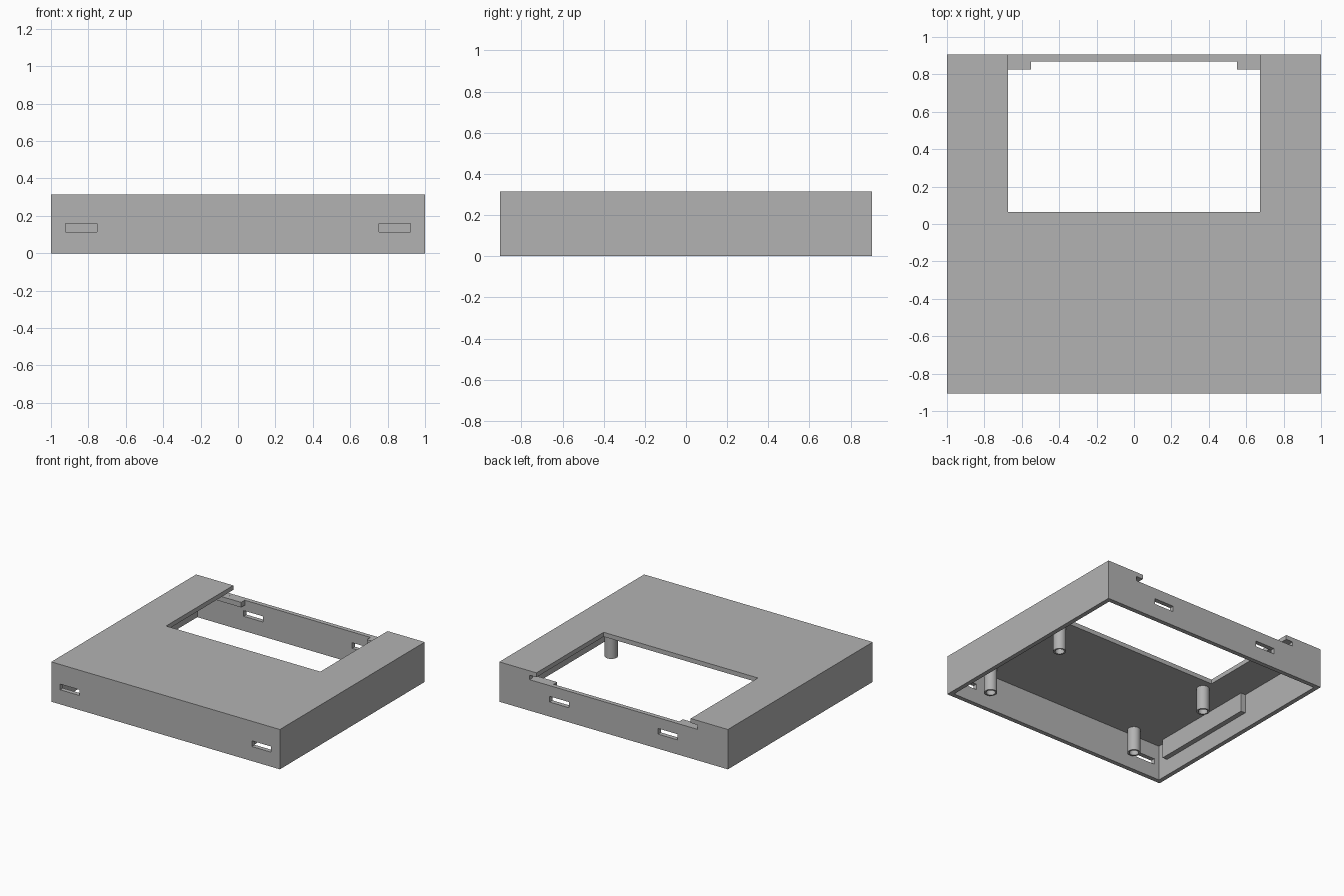
import bpy

if "Cube" in bpy.data.objects:
    bpy.data.objects.remove(bpy.data.objects["Cube"])

W, D, H = 1.0, 0.905, 0.315      # half width, half depth, height
T, LID = 0.035, 0.28             # wall thickness, underside of the lid

grey = bpy.data.materials.new("plain_grey")
grey.diffuse_color = (0.45, 0.45, 0.45, 1)
grey.use_nodes = True
grey.node_tree.nodes["Principled BSDF"].inputs["Base Color"].default_value = grey.diffuse_color


def box(name, lo, hi):
    """Box between two corners."""
    mid = [(a + b) / 2 for a, b in zip(lo, hi)]
    bpy.ops.mesh.primitive_cube_add(size=1, location=mid)
    ob = bpy.context.object
    ob.name = name
    ob.scale = [b - a for a, b in zip(lo, hi)]
    bpy.ops.object.transform_apply(location=True, rotation=False, scale=True)
    ob.data.materials.append(grey)
    return ob


def cylinder(name, x, y, r, z0, z1):
    bpy.ops.mesh.primitive_cylinder_add(vertices=32, radius=r, depth=z1 - z0,
                                        location=(x, y, (z0 + z1) / 2))
    ob = bpy.context.object
    ob.name = name
    ob.data.materials.append(grey)
    return ob


def cut(target, cutter):
    """Subtract the cutter and remove it."""
    mod = target.modifiers.new("cut", 'BOOLEAN')
    mod.operation = 'DIFFERENCE'
    mod.solver = 'EXACT'
    mod.object = cutter
    bpy.context.view_layer.objects.active = target
    bpy.ops.object.modifier_apply(modifier=mod.name)
    bpy.data.objects.remove(cutter, do_unlink=True)


# Open-bottomed shell
shell = box("case_shell", (-W, -D, 0), (W, D, H))
cut(shell, box("cavity", (-W + T, -D + T, -0.1), (W - T, D - T, LID)))

# Lid window, running out over the lowered back wall
cut(shell, box("window", (-0.675, 0.065, 0.245), (0.675, 1.1, 0.5)))

# Groove under the lid wings where a cover slides in
cut(shell, box("groove", (-0.735, 0.85, 0.245), (0.735, 1.1, LID)))

# Fastening slots: outer pair in the front wall, inner pair in the back wall
for s in (-1, 1):
    for a, b, y in ((0.755, 0.922, -D), (0.39, 0.56, D)):
        x0, x1 = sorted((s * a, s * b))
        cut(shell, box("slot", (x0, y - 0.1, 0.115), (x1, y + 0.1, 0.16)))

for s, side in ((-1, "left"), (1, "right")):
    # Ledge supporting the cover at the back wall
    x0, x1 = sorted((s * 0.55, s * 0.80))
    box(side + "_cover_ledge", (x0, 0.825, 0.205), (x1, D - 0.005, 0.2449))

    # Stiffening bar along the side wall
    x0, x1 = sorted((s * 0.925, s * (W - T + 0.01)))
    box(side + "_wall_bar", (x0, -0.78, 0.13), (x1, 0.10, LID + 0.005))

    # Hollow mounting posts hanging from the lid
    for y, end in ((-0.805, "front"), (-0.03, "back")):
        post = cylinder(f"{side}_{end}_post", s * 0.675, y, 0.047, 0.09, LID + 0.01)
        cut(post, cylinder("bore", s * 0.675, y, 0.034, 0.0, LID - 0.002))
        bpy.ops.object.select_all(action='DESELECT')
        post.select_set(True)
        bpy.context.view_layer.objects.active = post
        bpy.ops.object.shade_smooth_by_angle()
